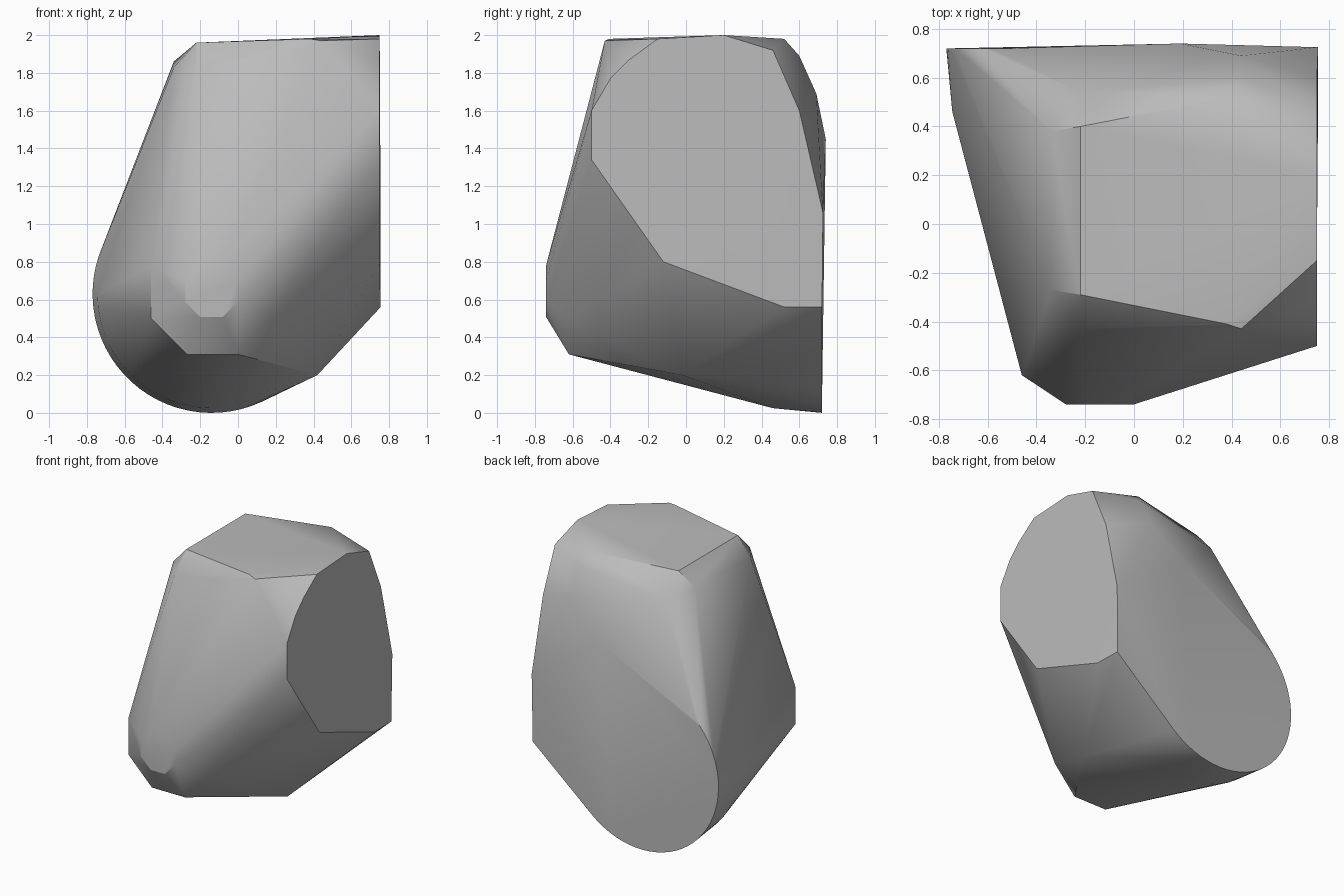
import bpy, bmesh, math

cube = bpy.data.objects.get("Cube")
if cube:
    bpy.data.objects.remove(cube, do_unlink=True)

grey = bpy.data.materials.new("stone_grey")
grey.use_nodes = True
colour = (0.5, 0.5, 0.5, 1)
grey.diffuse_color = colour
grey.node_tree.nodes["Principled BSDF"].inputs["Base Color"].default_value = colour


def arc(cx, cz, y, r, start, end, steps):
    """Points on an arc that faces along y, angles in degrees."""
    angles = [math.radians(start + (end - start) * i / steps) for i in range(steps + 1)]
    return [(cx + r * math.cos(a), y, cz + r * math.sin(a)) for a in angles]


# rounded rear face and its soft rim
points = arc(-0.14, 0.63, 0.72, 0.63, 125, 310, 36)
points += arc(-0.14, 0.63, 0.46, 0.605, 180, 270, 12)
points += [(0.75, 0.72, 0.56), (0.755, 0.725, 1.06), (0.19, 0.74, 1.45)]

# small blunt nose
points += arc(-0.14, 0.645, -0.74, 0.15, 22.5, 337.5, 7)

# chamfer ring behind the nose
points += [(-0.46, -0.62, 0.5), (-0.46, -0.62, 0.78), (-0.27, -0.62, 0.31),
           (0, -0.62, 0.31), (0.17, -0.62, 0.5)]

# lower corner
points += [(0.42, -0.02, 0.2), (0.755, 0.52, 0.56)]

# flat side face
side = [(-0.5, 1.6), (-0.5, 1.34), (-0.37, 1.18), (-0.12, 0.8), (-0.4, 1.77),
        (-0.3, 1.87), (-0.15, 1.98), (0.2, 2), (0.46, 1.92), (0.6, 1.6)]
points += [(0.75, y, z) for y, z in side]

# top plateau and its shoulders
points += [(-0.22, 0.4, 1.96), (-0.22, -0.29, 1.96), (0.38, -0.41, 1.98),
           (0.44, -0.43, 1.97), (0.4, 0.52, 1.98), (0.44, 0.6, 1.89),
           (0.44, 0.69, 1.69), (-0.22, 0.54, 1.8), (-0.22, -0.43, 1.82),
           (-0.34, -0.27, 1.83), (-0.34, 0.38, 1.86)]

bm = bmesh.new()
for p in points:
    bm.verts.new(p)
hull = bmesh.ops.convex_hull(bm, input=bm.verts)
loose = [v for v in bm.verts if not v.link_faces]
bmesh.ops.delete(bm, geom=loose, context="VERTS")
bmesh.ops.dissolve_limit(bm, angle_limit=math.radians(1), verts=bm.verts, edges=bm.edges)
bmesh.ops.recalc_face_normals(bm, faces=bm.faces)

mesh = bpy.data.meshes.new("boulder")
bm.to_mesh(mesh)
bm.free()
mesh.materials.append(grey)
boulder = bpy.data.objects.new("boulder", mesh)
bpy.context.collection.objects.link(boulder)

# soft shading with crisp edges
bpy.ops.object.select_all(action="DESELECT")
boulder.select_set(True)
bpy.context.view_layer.objects.active = boulder
bpy.ops.object.shade_smooth_by_angle(angle=math.radians(30))
